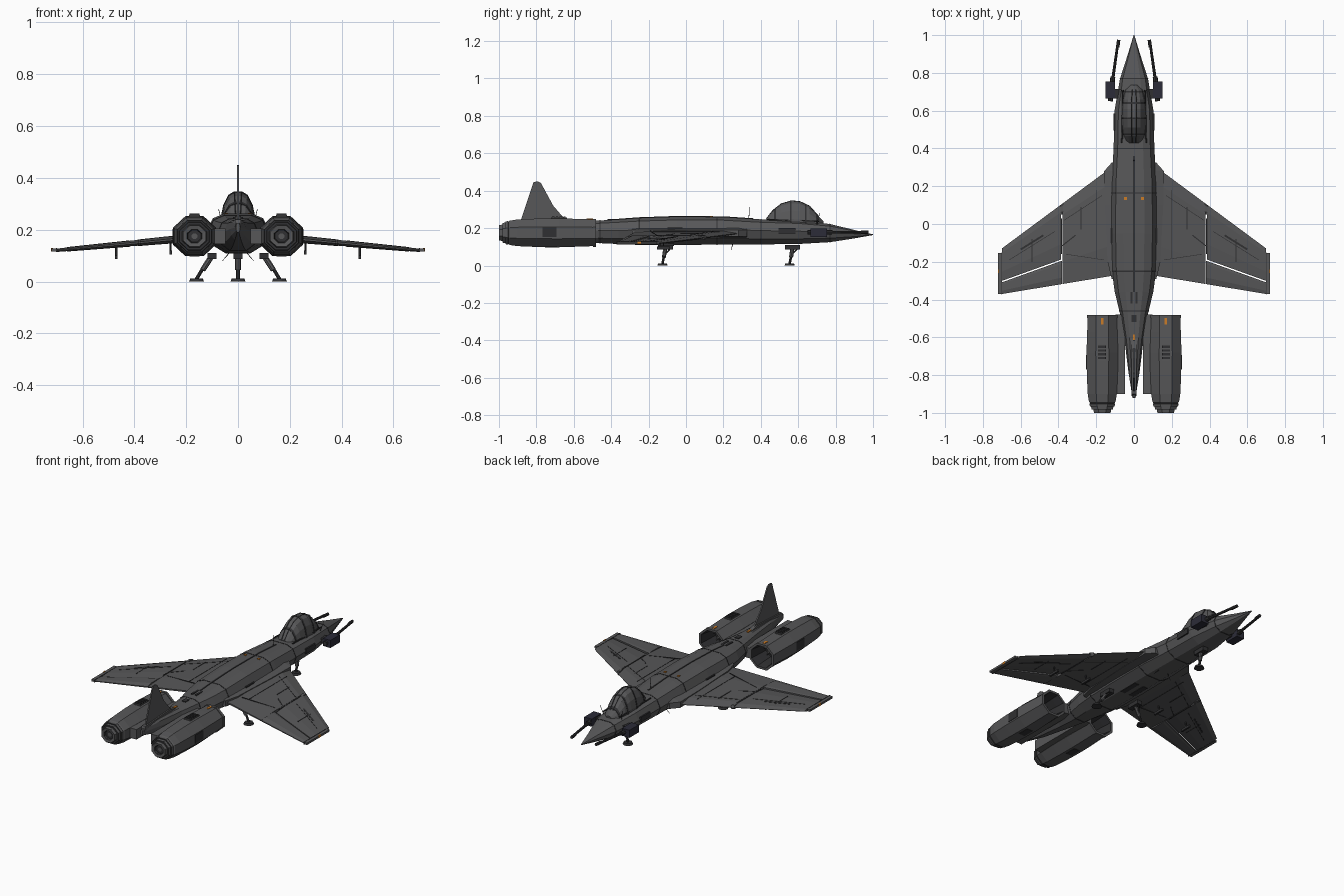
import bpy, bmesh, math
from mathutils import Vector

if "Cube" in bpy.data.objects:
    bpy.data.objects.remove(bpy.data.objects["Cube"], do_unlink=True)


def material(name, rgb):
    m = bpy.data.materials.new(name)
    m.use_nodes = True
    m.diffuse_color = (*rgb, 1)
    m.node_tree.nodes["Principled BSDF"].inputs["Base Color"].default_value = (*rgb, 1)
    return m


GREY = material("hull grey", (0.095, 0.095, 0.098))
DARK = material("dark trim", (0.03, 0.03, 0.032))
BLUE = material("gun blue black", (0.025, 0.025, 0.04))
ORANGE = material("marker orange", (0.6, 0.2, 0.02))
SIDES = ((1, "left"), (-1, "right"))


def loft(name, rings, mats=(GREY,), rule=None):
    """Skin closed rings of points; rule(segment) picks the material."""
    bm = bmesh.new()
    loops = [[bm.verts.new(p) for p in r] for r in rings]
    n = len(loops[0])
    bm.faces.new(loops[0])
    bm.faces.new(loops[-1][::-1])
    for k, (a, b) in enumerate(zip(loops, loops[1:])):
        for i in range(n):
            f = bm.faces.new((a[i], a[(i + 1) % n], b[(i + 1) % n], b[i]))
            f.material_index = rule(k) if rule else 0
    bmesh.ops.recalc_face_normals(bm, faces=bm.faces)
    me = bpy.data.meshes.new(name)
    bm.to_mesh(me)
    bm.free()
    for m in mats:
        me.materials.append(m)
    ob = bpy.data.objects.new(name, me)
    bpy.context.collection.objects.link(ob)
    return ob


def box(name, c, s, mat):
    x, y, z = (v / 2 for v in s)
    rings = [[(c[0] + i * x, c[1] + j * y, c[2] + k * z)
              for i, j in ((-1, -1), (1, -1), (1, 1), (-1, 1))] for k in (-1, 1)]
    return loft(name, rings, (mat,))


def rod(name, a, b, r, mat, r2=None, n=8):
    a, b = Vector(a), Vector(b)
    q = (b - a).to_track_quat('Z', 'Y')
    circle = [Vector((math.cos(2 * math.pi * i / n), math.sin(2 * math.pi * i / n), 0)) for i in range(n)]
    return loft(name, [[p + q @ (v * rr) for v in circle]
                       for p, rr in ((a, r), (b, r if r2 is None else r2))], (mat,))


def interp(table, y):
    for a, b in zip(table, table[1:]):
        if a[0] >= y >= b[0]:
            t = (a[0] - y) / (a[0] - b[0])
            return [p + (q - p) * t for p, q in zip(a, b)]


# Fuselage: y, half width, bottom z, top z
BODY = [(1.0, .002, .163, .167), (.90, .032, .145, .19), (.77, .074, .125, .222),
        (.60, .103, .115, .24), (.40, .108, .113, .247), (.20, .12, .112, .26),
        (-.05, .122, .11, .262), (-.25, .117, .11, .255), (-.36, .102, .115, .247),
        (-.47, .075, .12, .24), (-.60, .052, .135, .238), (-.78, .03, .16, .238),
        (-.92, .008, .19, .225)]
SECTION = [(.45, 1), (.8, .88), (1, .55), (.85, .22), (.4, 0)]


def body_ring(y, grow=0):
    _, w, lo, hi = interp(BODY, y)
    half = [(u * (w + grow), y, lo - grow + v * (hi - lo + 2 * grow)) for u, v in SECTION]
    return half + [(-x, yy, z) for x, yy, z in reversed(half)]


loft("fuselage", [body_ring(s[0]) for s in BODY])
for i, y in enumerate((.77, .40, .165, -.25, -.46)):
    loft(f"fuselage_seam_{i}", [body_ring(y + d, .0015) for d in (.003, -.003)], (DARK,))


def body_top(y):
    return interp(BODY, y)[3]


# Spine seams and top hatches
for i, (a, b) in enumerate(((.36, .20), (.20, -.05), (-.05, -.25), (-.25, -.36), (-.60, -.78))):
    loft(f"spine_seam_{i}", [[(x, y, body_top(y) + z) for x, z in
         ((-.004, -.002), (.004, -.002), (.004, .003), (-.004, .003))] for y in (a, b)], (DARK,))
box("tail_hatch", (0, -.50, .241), (.025, .035, .006), DARK)
box("tail_marker", (0, -.60, .240), (.012, .03, .006), ORANGE)
for s, side in SIDES:
    box(f"rear_vent_{side}", (s * .013, -.39, .246), (.012, .06, .006), DARK)
    box(f"spine_marker_{side}", (s * .045, .135, .262), (.014, .014, .005), ORANGE)
    box(f"belly_panel_{side}", (s * .03, .0, .111), (.03, .12, .005), DARK)
    box(f"side_panel_{side}", (s * .121, -.06, .188), (.008, .08, .03), DARK)
    box(f"cockpit_side_panel_{side}", (s * .104, .54, .185), (.008, .09, .03), DARK)

# Canopy: y, half width, top z
CANOPY = [(.735, .02, .236), (.71, .045, .262), (.66, .058, .318), (.61, .064, .341),
          (.565, .065, .346), (.51, .062, .33), (.465, .055, .295), (.43, .045, .25)]


def canopy_ring(y, grow=0):
    _, w, top = interp(CANOPY, y)
    half = [(u * (w + grow), y, .215 + v * (top + grow - .215))
            for u, v in ((.22, 1), (.55, .9), (.85, .6), (1, .25), (1, 0))]
    return half + [(-x, yy, z) for x, yy, z in reversed(half)]


loft("canopy", [canopy_ring(c[0]) for c in CANOPY])
for i, y in enumerate((.70, .64, .56, .475)):
    loft(f"canopy_frame_{i}", [canopy_ring(y + d, .002) for d in (.005, -.005)], (DARK,))
for s, side in SIDES:
    for i, (a, b) in enumerate(zip(CANOPY[1:-1], CANOPY[2:])):
        rod(f"canopy_rail_{side}_{i}", (s * a[1] * .22, a[0], a[2]), (s * b[1] * .22, b[0], b[2]), .0025, DARK, n=4)
    rod(f"canopy_sill_{side}", (s * .058, .71, .237), (s * .064, .43, .246), .004, DARK, n=6)

# Tail fin, thin and swept
FIN = [(-.63, .235), (-.66, .262), (-.71, .32), (-.775, .44), (-.79, .449), (-.815, .447), (-.885, .235)]
loft("tail_fin", [[(x, y, z) for y, z in FIN] for x in (-.004, .004)])
loft("fin_base", [[(x, y, z) for y, z in ((-.58, .23), (-.66, .252), (-.90, .24), (-.91, .21))]
                  for x in (-.012, .012)])


# Wings: chord lines and mid height by span position
def wing_z(x):
    return .185 - .092 * x


def wing_t(x):
    return .034 - .03 * x


def lead(x):
    return .27 - .74 * (x - .16)


def trail(x):
    return -.275 - .165 * (x - .12)


def slot(x):
    return -.19 - .36 * (x - .38)


def wing_panel(name, s, stations):
    rings = []
    for x, le, te, f in stations:
        z, t = wing_z(x), wing_t(x) / 2
        rings.append([(s * x, le + (te - le) * c, z + t * h) for c, h in
                      ((0, f), (.14, 1), (.72, 1), (1, .3), (1, -.3), (.72, -1), (.14, -1), (0, -f))])
    loft(name, rings)


def wing_line(name, s, a, b, w, mat=DARK):
    d = Vector((b[0] - a[0], b[1] - a[1]))
    p = Vector((-d.y, d.x)).normalized() * w / 2
    pts = [Vector(a) + p, Vector(b) + p, Vector(b) - p, Vector(a) - p]
    for k, face in ((1, "upper"), (-1, "lower")):
        loft(f"{name}_{face}", [[(s * q.x, q.y, wing_z(q.x) + k * (wing_t(q.x) / 2 + o)) for q in pts]
                                for o in (-.002, .0015)], (mat,))


LINES = [((.385, .03), (.385, -.16), .007), ((.28, .09), (.28, -.03), .006), ((.31, -.06), (.38, -.115), .006),
         ((.48, -.06), (.60, -.135), .01), ((.42, -.04), (.66, -.19), .003), ((.17, .15), (.37, .02), .003),
         ((.16, -.19), (.36, -.16), .003), ((.20, .18), (.20, -.18), .003), ((.54, -.08), (.54, -.2), .003)]
for s, side in SIDES:
    wing_panel(f"inner_wing_{side}", s, [(x, lead(x), trail(x), .1) for x in (.08, .379)])
    wing_panel(f"wing_joint_{side}", s, [(x, lead(x), .05, .1) for x in (.375, .39)])
    wing_panel(f"outer_wing_{side}", s, [(x, lead(x), slot(x) + .004, .1) for x in (.387, .70)])
    wing_panel(f"wing_flap_{side}", s, [(x, slot(x) - .004, trail(x), .7) for x in (.382, .70)])
    for i, (a, b, w) in enumerate(LINES):
        wing_line(f"wing_seam_{side}_{i}", s, a, b, w)
    # Tip rail with marker
    box(f"wing_tip_rail_{side}", (s * .709, -.262, .121), (.022, .215, .012), GREY)
    box(f"wing_tip_edge_{side}", (s * .7, -.262, .121), (.004, .22, .015), DARK)
    box(f"wing_tip_marker_{side}", (s * .718, -.25, .122), (.006, .02, .014), ORANGE)
    # Root fairing
    loft(f"wing_root_fairing_{side}", [[(s * x, y, z) for x, z in ((.09, .15), (w, .155), (w, .19), (.09, .205))]
         for y, w in ((.325, .118), (.28, .158), (.1, .155), (-.2, .14), (-.29, .118))])
    # Fins hanging below the wing
    for i, (x, y, lo) in enumerate(((.47, -.12, .087), (.26, -.10, .105))):
        rod(f"underwing_post_{side}_{i}", (s * x, y, wing_z(x)), (s * x, y, lo + .01), .004, DARK, n=6)
        box(f"underwing_pod_{side}_{i}", (s * x, y, lo + .007), (.01, .07, .014), DARK)

# Engines: (y, radius) from nozzle centre around the rim into the intake
PROFILE = [(-.985, .012), (-.985, .026), (-.997, .03), (-1.0, .046), (-.982, .05), (-.982, .06), (-.966, .062),
           (-.966, .069), (-.952, .071), (-.948, .068), (-.942, .074), (-.90, .081), (-.80, .086), (-.68, .088),
           (-.57, .084), (-.497, .081), (-.497, .085), (-.481, .085), (-.481, .071), (-.53, .064), (-.60, .058),
           (-.60, .035), (-.54, .006)]
K = 1 / math.cos(math.pi / 8)
for s, side in SIDES:
    cx, cz = s * .168, .175
    rings = [[(cx + r * K * math.cos((i + .5) * math.pi / 4) * .95, y,
               cz + r * K * math.sin((i + .5) * math.pi / 4) * .88) for i in range(8)] for y, r in PROFILE]
    loft(f"engine_{side}", rings, (GREY, DARK), lambda k: 1 if k in (0, 1, 4, 6, 8, 18, 19, 20) else 0)
    box(f"engine_pylon_{side}", (s * .073, -.69, .175), (.05, .42, .06), GREY)
    box(f"engine_side_hatch_{side}", (s * .2495, -.73, .177), (.008, .075, .05), DARK)
    box(f"engine_top_plate_{side}", (cx, -.68, .2535), (.042, .085, .007), GREY)
    box(f"engine_belly_hatch_{side}", (cx, -.72, .099), (.04, .07, .006), DARK)
    for i in range(4):
        box(f"engine_louvre_{side}_{i}", (cx, -.71 + .02 * i, .259), (.038, .012, .006), DARK)
    box(f"engine_marker_{side}", (cx, -.515, .2475), (.014, .035, .006), ORANGE)
    for i in range(4):
        a = i * math.pi / 4
        d = Vector((math.cos(a), 0, math.sin(a))) * .06
        c = Vector((cx, -.585, cz))
        rod(f"intake_vane_{side}_{i}", c - d, c + d, .003, GREY, n=4)

# Nose guns on side mounts
for s, side in SIDES:
    box(f"gun_mount_{side}", (s * .126, .71, .176), (.05, .09, .046), BLUE)
    box(f"gun_bracket_{side}", (s * .10, .69, .18), (.05, .05, .025), DARK)
    rod(f"gun_breech_{side}", (s * .125, .65, .178), (s * .112, .78, .178), .013, DARK)
    rod(f"gun_barrel_{side}", (s * .112, .77, .178), (s * .085, .96, .178), .008, DARK, .007)
    rod(f"gun_muzzle_{side}", (s * .086, .935, .178), (s * .081, .975, .178), .009, DARK)

# Landing gear
for name, x0, x1, y in (("nose", 0, 0, .57), ("left", .10, .16, -.11), ("right", -.10, -.16, -.11)):
    box(f"{name}_gear_bay", (x0, y, .099), (.035, .08, .024), DARK)
    rod(f"{name}_gear_strut", (x0, y, .10), (x0 * .4 + x1 * .6, y - .008, .045), .011, GREY)
    rod(f"{name}_gear_piston", (x0 * .4 + x1 * .6, y - .008, .05), (x1, y - .016, .01), .007, DARK)
    rod(f"{name}_gear_foot", (x1, y - .016, 0), (x1, y - .016, .012), .029, DARK, .024, 10)
    rod(f"{name}_gear_brace", (x0, y + .03, .095), (x0 * .5 + x1 * .5, y - .006, .055), .004, DARK, n=6)

# Aerials
rod("dorsal_aerial", (0, .335, .25), (0, .342, .315), .002, DARK, .001, 5)
for s, side in SIDES:
    rod(f"nose_aerial_{side}", (s * .06, .70, .22), (s * .075, .715, .28), .002, DARK, .001, 5)
    rod(f"belly_aerial_{side}", (s * .03, .25, .115), (s * .06, .24, .08), .002, DARK, .001, 5)
